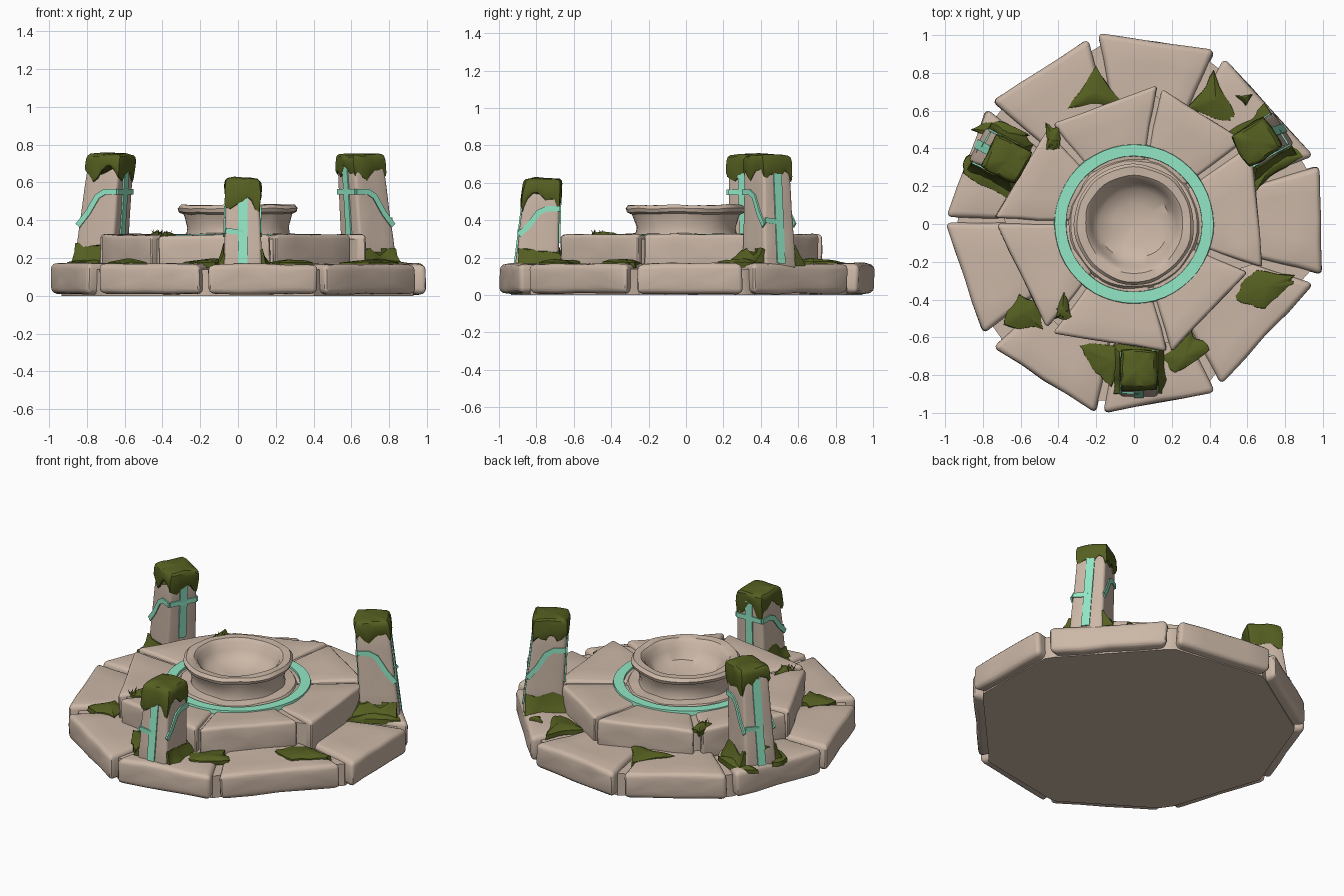
import bpy, bmesh, math, random
from mathutils import Vector, noise

random.seed(4)
if "Cube" in bpy.data.objects:
    bpy.data.objects.remove(bpy.data.objects["Cube"])


def material(name, rgb):
    m = bpy.data.materials.new(name)
    m.use_nodes = True
    m.diffuse_color = (*rgb, 1)
    m.node_tree.nodes["Principled BSDF"].inputs["Base Color"].default_value = (*rgb, 1)
    return m


STONE = material("warm stone", (0.60, 0.475, 0.385))
MOSS = material("moss green", (0.092, 0.115, 0.015))
TEAL = material("glowing teal", (0.31, 0.86, 0.60))
parts = []


def finish(bm, name, mat, rough=0.0, scale=6):
    """Roughen the surface a little and make an object of it."""
    for v in bm.verts:
        v.co += noise.noise_vector(v.co * scale) * rough
    bmesh.ops.recalc_face_normals(bm, faces=bm.faces)
    me = bpy.data.meshes.new(name)
    bm.to_mesh(me)
    bm.free()
    me.materials.append(mat)
    ob = bpy.data.objects.new(name, me)
    bpy.context.collection.objects.link(ob)
    parts.append(ob)


def loft(bm, rings, cap=True):
    """Skin a list of equal-length closed rings of points."""
    vs = [[bm.verts.new(p) for p in r] for r in rings]
    n = len(vs[0])
    for lo, hi in zip(vs, vs[1:]):
        for i in range(n):
            bm.faces.new((lo[i], lo[(i + 1) % n], hi[(i + 1) % n], hi[i]))
    if cap:
        bm.faces.new(vs[0][::-1])
        bm.faces.new(vs[-1])


def soften(bm, width, max_edge):
    """Round the edges, then split long edges so the stone can be uneven."""
    bmesh.ops.bevel(bm, geom=bm.edges[:], offset=width, segments=3, profile=0.5,
                    affect="EDGES", clamp_overlap=True)
    bmesh.ops.triangulate(bm, faces=bm.faces[:])
    for _ in range(2):
        long = [e for e in bm.edges if e.calc_length() > max_edge]
        bmesh.ops.subdivide_edges(bm, edges=long, cuts=1)
        bmesh.ops.triangulate(bm, faces=bm.faces[:])


def slab_ring(name, edges, inner, z0, z1, bevel, dip=0.0):
    """Ring of paving slabs, each given by its two outer corners."""
    for k, (a, b) in enumerate(edges):
        a, b = Vector(a), Vector(b)
        outline = [a, b, b * inner, a * inner]
        bm = bmesh.new()
        top = z1 + random.uniform(-0.004, 0.001)
        loft(bm, [[(p.x, p.y, z0) for p in outline],
                  [(p.x, p.y, top - dip * (i > 1)) for i, p in enumerate(outline)]])
        soften(bm, bevel, 0.12)
        finish(bm, f"{name}_{k + 1}", STONE, 0.008)


def core(name, edges, scale, z0, z1):
    bm = bmesh.new()
    pts = [Vector(p) * scale for e in edges for p in e]
    loft(bm, [[(p.x, p.y, z) for p in pts] for z in (z0, z1)])
    finish(bm, name, STONE)


def lathe(name, profile, mat, rough, steps=48, closed=False):
    bm = bmesh.new()
    rings = []
    for r, z in profile:
        turn = [2 * math.pi * i / steps for i in range(steps)]
        rings.append([(r * math.cos(t), r * math.sin(t), z) for t in turn])
    loft(bm, rings + (rings[:1] if closed else []), cap=not closed)
    bmesh.ops.remove_doubles(bm, verts=bm.verts, dist=0.0005)
    finish(bm, name, mat, rough, 9)


# Lower tier: nine slabs around a solid core
lower = [((-0.19, 1.01), (0.43, 0.92)), ((0.48, 0.88), (0.95, 0.36)),
         ((0.98, 0.31), (0.995, -0.27)), ((0.95, -0.32), (0.46, -0.85)),
         ((0.43, -0.89), (-0.16, -1.0)), ((-0.20, -1.0), (-0.75, -0.65)),
         ((-0.80, -0.58), (-1.0, 0.01)), ((-0.995, 0.04), (-0.78, 0.61)),
         ((-0.75, 0.65), (-0.24, 0.98))]
slab_ring("lower_slab", lower, 0.55, 0.008, 0.172, 0.03)
core("lower_core", lower, 0.935, 0.0, 0.14)

# Upper tier: seven slabs around a solid core, dipping towards the basin
upper = [((-0.43, 0.53), (0.12, 0.735)), ((0.145, 0.715), (0.58, 0.44)),
         ((0.62, 0.42), (0.68, -0.23)), ((0.60, -0.255), (0.20, -0.68)),
         ((0.175, -0.675), (-0.43, -0.58)), ((-0.46, -0.55), (-0.73, 0.0)),
         ((-0.74, 0.03), (-0.46, 0.50))]
slab_ring("upper_slab", upper, 0.4, 0.13, 0.328, 0.022, 0.016)
core("upper_core", upper, 0.93, 0.12, 0.3)

# Inlaid ring and stone basin
lathe("inlay_ring", [(0.358, 0.30), (0.36, 0.3255), (0.42, 0.3255), (0.424, 0.30)],
      TEAL, 0.002, closed=True)
lathe("basin", [(0.35, 0.30), (0.335, 0.323), (0.275, 0.328), (0.268, 0.36), (0.28, 0.41),
                (0.288, 0.432), (0.312, 0.442), (0.319, 0.462), (0.304, 0.481), (0.26, 0.479),
                (0.238, 0.46), (0.222, 0.42), (0.185, 0.375), (0.11, 0.348), (0.02, 0.342)],
      STONE, 0.008)


def ribbon(bm, pts, normal, half):
    """Thin raised strip along a polyline lying on a pillar face."""
    rings = []
    for i, p in enumerate(pts):
        d = pts[min(i + 1, len(pts) - 1)] - pts[max(i - 1, 0)]
        w = normal.cross(d).normalized() * half
        n = normal * 0.0045
        rings.append([p - w - n, p + w - n, p + w + n, p - w + n])
    loft(bm, rings)


def smooth_random(n, low, high):
    """Closed run of random values without sudden jumps."""
    raw = [random.uniform(low, high) for _ in range(n)]
    return [(raw[i - 1] + 2 * raw[i] + raw[(i + 1) % n]) / 4 for i in range(n)]


def pillar(name, angle, base, top, height):
    """Leaning square pillar with teal veins, a dripping moss cap and a mossy foot."""
    t = math.radians(angle)
    radial = Vector((math.cos(t), math.sin(t), 0))
    side = Vector((-math.sin(t), math.cos(t), 0))
    lo, hi = Vector((*base, 0.14)), Vector((*top, height - 0.02))

    def at(a, b, h):
        c = lo.lerp(hi, h)
        return c + side * a * (0.102 - 0.016 * h) + radial * b * (0.116 - 0.022 * h)

    corners = [(-1, -1), (1, -1), (1, 1), (-1, 1)]
    bm = bmesh.new()
    loft(bm, [[at(a, b, h) for a, b in corners] for h in (0, 1)])
    soften(bm, 0.018, 0.09)
    finish(bm, name, STONE, 0.003, 8)

    # Veins: upright on the outer and inner faces, bent bands on the sides
    bm = bmesh.new()
    steps = [i / 5 for i in range(6)]
    ribbon(bm, [at(0, 1.03, 0.05 + 0.87 * s) for s in steps], radial, 0.025)
    ribbon(bm, [at(0, -1.03, 0.3 + 0.62 * s) for s in steps], -radial, 0.024)
    ribbon(bm, [at(-0.95, 1.03, 0.44), at(0, 1.03, 0.42)], radial, 0.014)
    ribbon(bm, [at(-0.95, -1.03, 0.69), at(0.95, -1.03, 0.69)], -radial, 0.015)
    for s in (-1, 1):
        ribbon(bm, [at(s * 1.03, b, h) for b, h in
                    ((1, 0.39), (0.55, 0.5), (0.1, 0.65), (-0.3, 0.69), (-1, 0.69))],
               side * s, 0.015)
    finish(bm, name + "_veins", TEAL)

    # Moss cap: rounded box whose lower rim drips, longest at the corners
    n = 8
    rim = []
    for k in range(4):
        (a0, b0), (a1, b1) = corners[k], corners[(k + 1) % 4]
        rim += [(a0 + (a1 - a0) * i / n, b0 + (b1 - b0) * i / n) for i in range(n)]
    drips = [d + 0.05 * (a * b) ** 2
             for d, (a, b) in zip(smooth_random(len(rim), 0.0, 0.16), rim)]
    rounded = [(a * (1 - 0.07 * (a * b) ** 2), b * (1 - 0.07 * (a * b) ** 2)) for a, b in rim]
    rings = []
    for grow, depth in ((1.0, 1.0), (1.1, 0.97), (1.15, 0.8), (1.15, 0.4), (1.14, 0.15)):
        rings.append([at(a * grow, b * grow, 1) + radial * 0.1 * d * depth
                      - Vector((0, 0, d * depth)) for (a, b), d in zip(rounded, drips)])
    for grow, rise in ((1.09, 0.004), (0.97, 0.014), (0.5, 0.021), (0.05, 0.024)):
        rings.append([at(a * grow, b * grow, 1) + Vector((0, 0, rise)) for a, b in rounded])
    bm = bmesh.new()
    loft(bm, rings)
    finish(bm, name + "_moss_cap", MOSS, 0.009, 12)

    # Moss skirt banked against the foot, leaving the outer face bare
    climb = smooth_random(len(rim), 0.02, 0.12)
    spread = smooth_random(len(rim), 1.25, 1.75)
    rings = []
    for mix, h in ((0, 0.03), (0.35, 0.07), (0.7, 0.07), (1, 0.07)):
        ring = []
        for (a, b), s, c in zip(rim, spread, climb):
            grow = s + (1.03 - s) * mix
            ring.append(at(a * grow, b * grow if b < 0 else b * 0.88, h)
                        + Vector((0, 0, c * mix ** 2)))
        rings.append(ring)
    bm = bmesh.new()
    loft(bm, rings)
    finish(bm, name + "_moss_foot", MOSS, 0.006, 14)


pillar("front_pillar", -90, (0.025, -0.80), (0.025, -0.765), 0.625)
pillar("right_pillar", 153, (-0.73, 0.372), (-0.672, 0.34), 0.755)
pillar("left_pillar", 33, (0.698, 0.445), (0.645, 0.432), 0.755)


def moss(name, outline, z=0.168):
    """Thin ragged sheet of moss with a raised middle."""
    pts = [Vector((*p, 0)) for p in outline]
    mid = sum(pts, Vector()) / len(pts)
    edge = []
    for a, b in zip(pts, pts[1:] + pts[:1]):
        edge += [a.lerp(b, s / 5) for s in range(5)]
    jitter = smooth_random(len(edge), 0.78, 1.36)
    rings = []
    for s, h in ((1.0, -0.02), (0.98, 0.008), (0.7, 0.017), (0.1, 0.026)):
        rings.append([mid + (p - mid) * s * j + Vector((0, 0, z + h))
                      for p, j in zip(edge, jitter)])
    bm = bmesh.new()
    loft(bm, rings)
    finish(bm, name, MOSS, 0.008, 16)


# Moss in the corners between the two tiers
back_moss = [[(-0.20, 0.82), (-0.33, 0.62), (-0.08, 0.64)],
             [(0.42, 0.82), (0.30, 0.62), (0.52, 0.54), (0.50, 0.64)],
             [(0.54, 0.68), (0.59, 0.63), (0.62, 0.68)]]
left_moss = [[(0.64, 0.16), (0.74, 0.27), (0.87, 0.35), (0.78, 0.42), (0.62, 0.34)],
             [(0.54, -0.38), (0.65, -0.24), (0.84, -0.28), (0.82, -0.33), (0.70, -0.43)]]
right_moss = [[(-0.89, 0.27), (-0.66, 0.13), (-0.55, 0.24), (-0.70, 0.32), (-0.85, 0.35)],
              [(-0.84, 0.50), (-0.72, 0.55), (-0.55, 0.47), (-0.68, 0.42)],
              [(-0.69, -0.53), (-0.61, -0.37), (-0.52, -0.42), (-0.48, -0.56)]]
front_moss = [[(0.17, -0.70), (0.30, -0.56), (0.39, -0.67), (0.30, -0.74), (0.21, -0.80)],
              [(-0.30, -0.64), (0.12, -0.64), (-0.06, -0.74), (-0.12, -0.86), (-0.19, -0.78)]]
for side_name, group in (("back", back_moss), ("left", left_moss),
                         ("right", right_moss), ("front", front_moss)):
    for k, outline in enumerate(group):
        moss(f"{side_name}_moss_{k + 1}", outline)

# Small moss tufts with blades on the upper tier
tufts = [[(-0.46, 0.40), (-0.39, 0.39), (-0.40, 0.50), (-0.46, 0.52)],
         [(-0.42, -0.50), (-0.33, -0.49), (-0.37, -0.35)]]
for k, outline in enumerate(tufts):
    moss(f"tuft_moss_{k + 1}", outline, 0.314)
    x, y = outline[0]
    bm = bmesh.new()
    for _ in range(7):
        p = Vector((x + random.uniform(0, 0.06), y + random.uniform(0, 0.08), 0.32))
        tip = p + Vector((random.uniform(-0.02, 0.02), random.uniform(-0.02, 0.02), 0.03))
        foot = [p + Vector((0.005 * math.cos(q), 0.005 * math.sin(q), 0)) for q in (0, 2.1, 4.2)]
        loft(bm, [foot, [tip + (f - p) * 0.1 for f in foot]])
    finish(bm, f"tuft_blades_{k + 1}", MOSS)

# Smooth shading with crisp edges
bpy.ops.object.select_all(action="DESELECT")
for ob in parts:
    ob.select_set(True)
bpy.context.view_layer.objects.active = parts[0]
bpy.ops.object.shade_smooth_by_angle(angle=math.radians(35))
